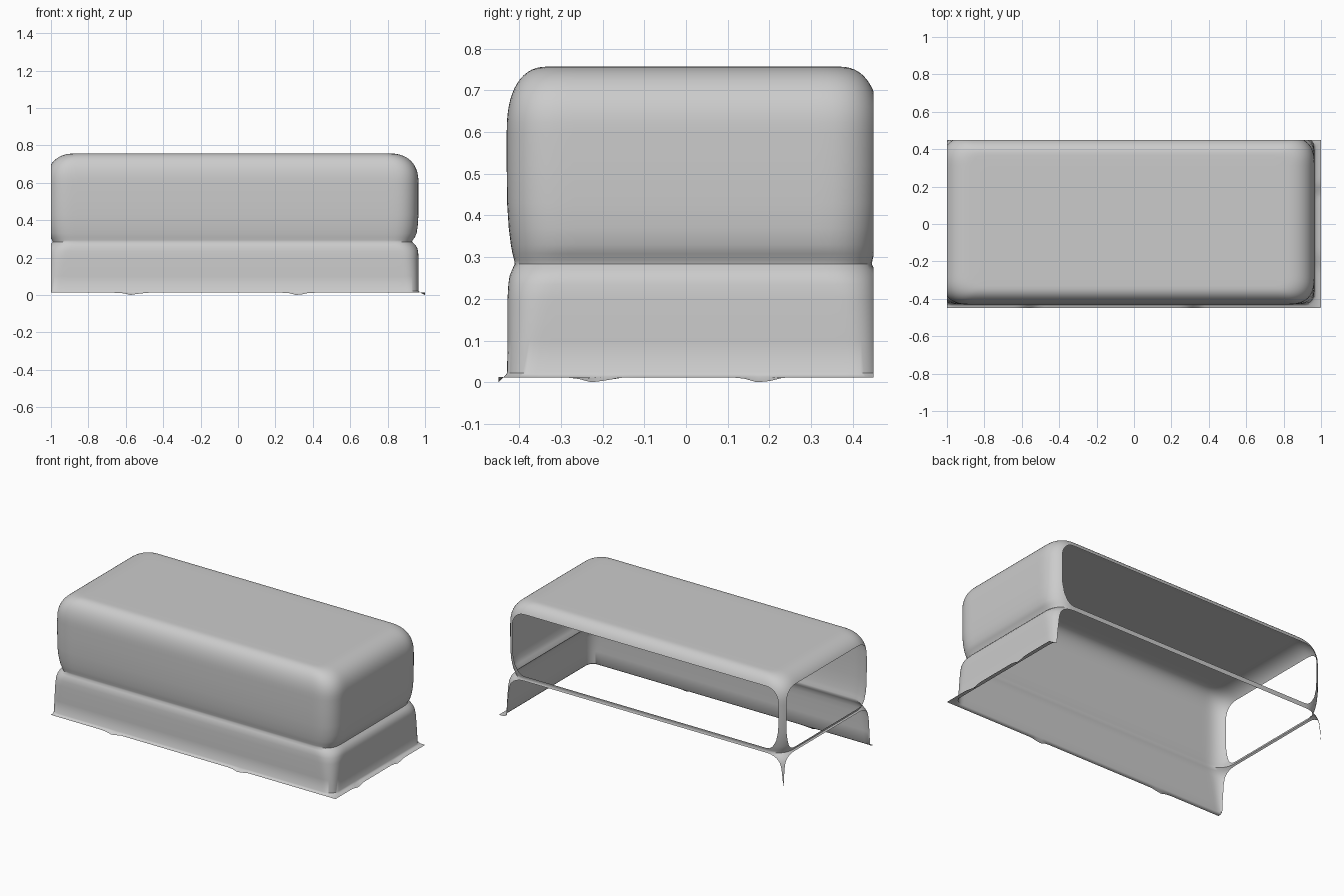
import bpy, bmesh, math

if "Cube" in bpy.data.objects:
    bpy.data.objects.remove(bpy.data.objects["Cube"])

CX, CY = -0.03, 0.0175        # centre of the cloth body before trimming
HX, HY = 0.995, 0.4475        # its half sizes
TOP = 0.757
BASE = 0.013


def spread(a, b, count):
    return [a + (b - a) * i / count for i in range(count)]


def outline(hx, hy, r, power=2.5, steps=12):
    """Rounded rectangle with soft corners and subdivided straight sides."""
    pts = []
    corners = [(1, 1, 0), (-1, 1, 1), (-1, -1, 2), (1, -1, 3)]
    for sx, sy, k in corners:
        arc = []
        for i in range(steps + 1):
            t = math.pi / 2 * i / steps
            c = max(math.cos(t), 0) ** (2 / power)
            s = max(math.sin(t), 0) ** (2 / power)
            if k % 2:
                c, s = s, c
            arc.append((sx * (hx - r + r * c), sy * (hy - r + r * s)))
        pts += arc
        # straight side that follows this corner
        x, y = arc[-1]
        if k % 2 == 0:
            pts += [(v, y) for v in spread(x, -x, 60)[1:]]
        else:
            pts += [(x, v) for v in spread(y, -y, 30)[1:]]
    return [(CX + x, CY + y) for x, y in pts]


def dip(x, y):
    """Small folds of the hem that touch the floor."""
    near = [(-0.57, -0.45), (0.32, -0.45), (1.0, -0.22), (1.0, 0.18)]
    return sum(BASE * math.exp(-((x - a) ** 2 + (y - b) ** 2) / 0.0012) for a, b in near)


# Profile: height, inset in x, inset in y, corner radius
profile = [
    (BASE - 0.001, -0.035, -0.02, 0.01),
    (BASE, -0.008, -0.006, 0.06),
    (0.022, 0.0, 0.001, 0.07),
    (0.10, 0.0, 0.002, 0.08),
    (0.20, 0.0, 0.002, 0.10),
    (0.235, 0.002, 0.004, 0.11),
    (0.255, 0.008, 0.007, 0.12),
    (0.27, 0.019, 0.013, 0.12),
    (0.283, 0.034, 0.019, 0.12),
    (0.293, 0.031, 0.018, 0.12),
    (0.308, 0.020, 0.014, 0.13),
    (0.33, 0.010, 0.010, 0.14),
    (0.37, 0.004, 0.005, 0.14),
    (0.43, 0.0, 0.001, 0.14),
    (0.52, 0.0, 0.0, 0.14),
]
for i in range(15):
    t = math.pi / 2 * i / 14
    side = 1 - math.cos(t) ** (2 / 2.4) if i < 14 else 1
    rise = math.sin(t) ** (2 / 2.4)
    profile.append((TOP - 0.16 + 0.16 * rise, 0.16 * side, 0.10 * side, 0.14 - 0.08 * side))
profile.append((TOP, 0.22, 0.16, 0.05))

# Draped cover: soft box, pinched seam and floor hem
bm = bmesh.new()
rings = []
for level, (z, ix, iy, r) in enumerate(profile):
    ring = []
    for x, y in outline(HX - ix, HY - iy, r):
        drop = dip(x, y) if level == 0 else 0
        ring.append(bm.verts.new((x, y, max(0, z - drop))))
    rings.append(ring)
for low, high in zip(rings, rings[1:]):
    n = len(low)
    for i in range(n):
        j = (i + 1) % n
        bm.faces.new((low[i], low[j], high[j], high[i]))
bm.faces.new(rings[-1])

# Trim flat on the left and at the back, which opens those two sides
for co, no in (((-1, 0, 0), (-1, 0, 0)), ((0, 0.45, 0), (0, 1, 0))):
    bmesh.ops.bisect_plane(bm, geom=bm.verts[:] + bm.edges[:] + bm.faces[:],
                           plane_co=co, plane_no=no, clear_outer=True)
bmesh.ops.remove_doubles(bm, verts=bm.verts[:], dist=1e-5)
bmesh.ops.recalc_face_normals(bm, faces=bm.faces[:])
top_face = max(bm.faces, key=lambda f: f.calc_area())
if top_face.normal.z < 0:
    bmesh.ops.reverse_faces(bm, faces=bm.faces[:])

mesh = bpy.data.meshes.new("draped_cover")
bm.to_mesh(mesh)
bm.free()
cover = bpy.data.objects.new("draped_cover", mesh)
bpy.context.collection.objects.link(cover)
bpy.context.view_layer.objects.active = cover
cover.select_set(True)
bpy.ops.object.shade_smooth_by_angle(angle=math.radians(50))
